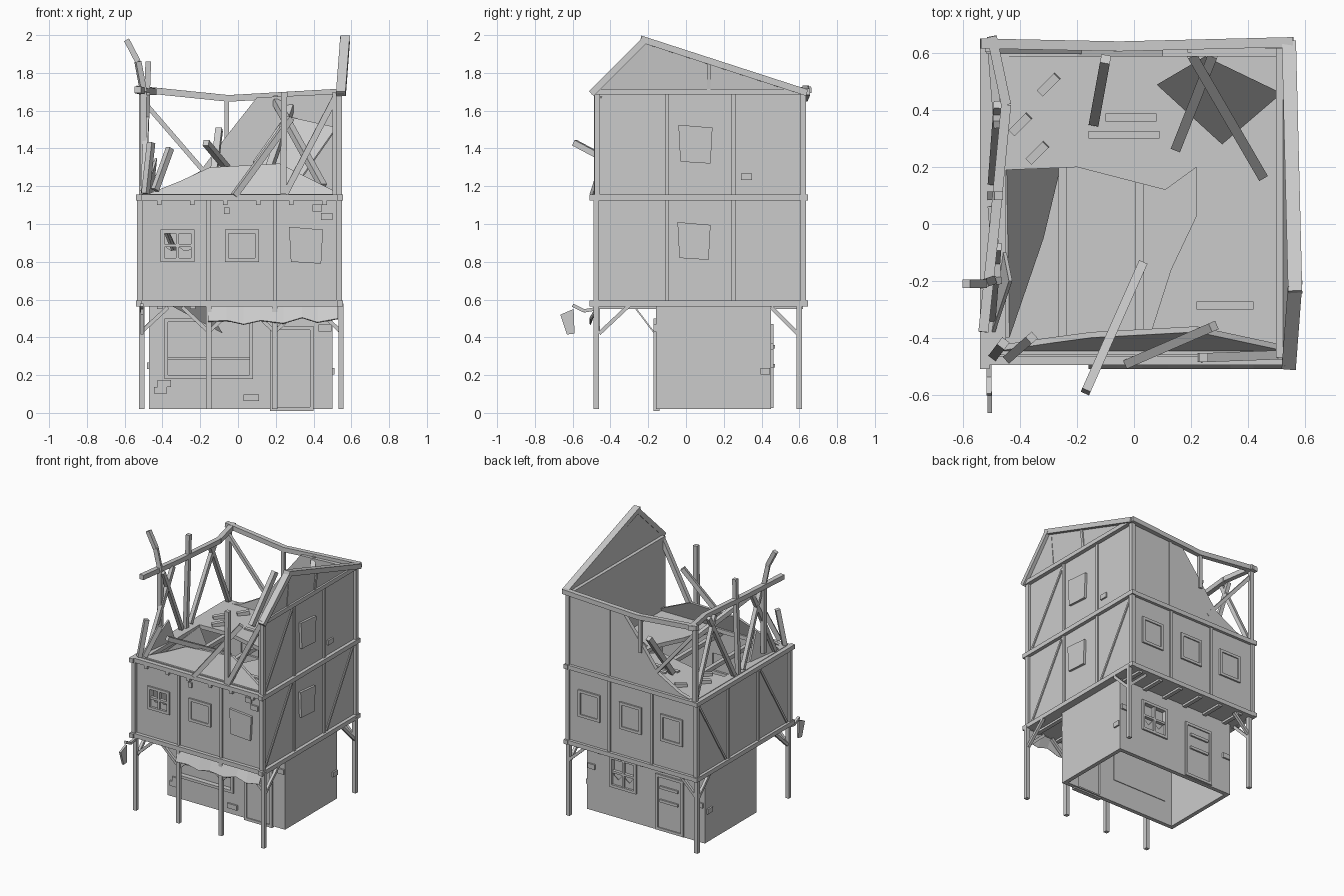
import bpy, bmesh
from mathutils import Vector as V

if "Cube" in bpy.data.objects:
    bpy.data.objects.remove(bpy.data.objects["Cube"])

def sheet(name, pts, off):
    """Flat polygon given thickness by an offset vector."""
    bm = bmesh.new()
    a = [bm.verts.new(p) for p in pts]
    b = [bm.verts.new(V(p) + V(off)) for p in pts]
    n = len(a)
    bm.faces.new(a)
    bm.faces.new(b[::-1])
    for i in range(n):
        bm.faces.new((a[i], b[i], b[(i + 1) % n], a[(i + 1) % n]))
    bmesh.ops.recalc_face_normals(bm, faces=bm.faces[:])
    me = bpy.data.meshes.new(name)
    bm.to_mesh(me)
    bm.free()
    ob = bpy.data.objects.new(name, me)
    bpy.context.collection.objects.link(ob)
    return ob

def box(name, lo, hi):
    (x, y, z), (X, Y, Z) = lo, hi
    return sheet(name, [(x, y, z), (X, y, z), (X, Y, z), (x, Y, z)], (0, 0, Z - z))

def beam(name, a, b, w=.03, h=None):
    """Squared timber from a to b."""
    a, b, h = V(a), V(b), h or w
    q = (b - a).to_track_quat('Z', 'Y')
    pts = [a + q @ V((sx * w / 2, sy * h / 2, 0)) for sx, sy in ((-1, -1), (1, -1), (1, 1), (-1, 1))]
    return sheet(name, pts, b - a)

def chain(name, pts, w=.03):
    for a, b in zip(pts, pts[1:]):
        beam(name, a, b, w)

# wall planes: axis of the normal, position, outward sign
SIDES = {'front': (1, -.47, -1), 'back': (1, .62, 1), 'left': (0, -.52, -1), 'right': (0, .53, 1),
         'shop_front': (1, -.16, -1), 'shop_back': (1, .45, 1), 'shop_left': (0, -.47, -1), 'shop_right': (0, .5, 1)}

def P(side, u, z, d=0):
    ax, p, s = SIDES[side]
    return (p + s * d, u, z) if ax == 0 else (u, p + s * d, z)

def panel(name, side, poly, d0, d1):
    return sheet(name, [P(side, u, z, d0) for u, z in poly], V(P(side, 0, 0, d1)) - V(P(side, 0, 0, d0)))

def rect(u0, u1, z0, z1):
    return [(u0, z0), (u1, z0), (u1, z1), (u0, z1)]

def opening(wall, side, u0, u1, z0, z1, fill='shutter', w=.02):
    """Cut a hole in the wall, frame it, and fill it."""
    c = panel('cutter', side, rect(u0, u1, z0, z1), -.1, .1)
    c.hide_render = c.hide_viewport = True
    m = wall.modifiers.new('opening', 'BOOLEAN')
    m.operation, m.object, m.solver = 'DIFFERENCE', c, 'EXACT'
    for r in ((u0 - w, u0, z0 - w, z1 + w), (u1, u1 + w, z0 - w, z1 + w), (u0, u1, z0 - w, z0), (u0, u1, z1, z1 + w)):
        panel('opening_frame', side, rect(*r), -.02, .012)
    um, zm = (u0 + u1) / 2, (z0 + z1) / 2
    if fill == 'shutter':
        panel('shutter', side, [(u0, z0), (u1, z0), (u1, z1), (u0, z1)], -.015, .004)
    if fill == 'panes':
        panel('mullion', side, rect(um - .008, um + .008, z0, z1), -.015, .008)
        panel('mullion', side, rect(u0, u1, zm - .008, zm + .008), -.015, .008)
        for a, b in ((u0, um), (um, u1)):
            panel('broken_glass', side, [(a, z0), (b, z0), (b, zm - .02), ((a + b) / 2, z0 + .04), (a, zm)], -.008, -.004)

def cover(side, u0, u1, z0, z1):
    """Crooked loose shutter hung over the wall."""
    panel('crooked_shutter', side, [(u0 + .01, z0 + .01), (u1 - .01, z0), (u1, z1 - .015), (u0, z1)], 0, .018)

def wall(name, side, poly):
    return panel(name, side, poly, -.03, 0)

# ground floor shop, open underneath
sf = wall('shop_front_wall', 'shop_front', rect(-.47, .5, .02, .57))
sb = wall('shop_back_wall', 'shop_back', rect(-.47, .5, .02, .57))
wall('shop_left_wall', 'shop_left', rect(-.16, .45, .02, .57))
wall('shop_right_wall', 'shop_right', rect(-.16, .45, .02, .57))
opening(sf, 'shop_front', -.37, .06, .2, .48, None)
panel('shop_window_back', 'shop_front', rect(-.38, .07, .19, .49), -.035, -.025)
panel('shop_shelf', 'shop_front', rect(-.37, .06, .28, .295), -.03, -.005)
opening(sf, 'shop_front', .19, .38, .03, .44)
opening(sb, 'shop_back', .11, .29, .26, .45, 'panes')
panel('back_window_board', 'shop_back', rect(.11, .29, .26, .45), -.03, -.02)
opening(sb, 'shop_back', -.28, -.09, .045, .42)
for z in (.34, .24):
    panel('door_board', 'shop_back', rect(-.26, -.11, z, z + .02), .008, .02)

# middle storey walls with windows
mf = wall('middle_front_wall', 'front', rect(-.52, .53, .57, 1.15))
mb = wall('middle_back_wall', 'back', rect(-.52, .53, .57, 1.15))
wall('middle_left_wall', 'left', rect(-.47, .62, .57, 1.15))
wall('middle_right_wall', 'right', rect(-.47, .62, .57, 1.15))
opening(mf, 'front', -.39, -.25, .82, .95, 'panes')
opening(mf, 'front', -.05, .09, .82, .95, 'shutter')
cover('front', .27, .45, .79, .985)
for u in (-.39, -.05, .29):
    opening(mb, 'back', u, u + .14, .81, .97)
cover('right', -.045, .13, .81, 1.01)

# ruined top storey
wall('upper_right_wall', 'right', rect(-.47, .62, 1.15, 1.7))
cover('right', -.04, .14, 1.32, 1.525)
wall('upper_back_wall_broken', 'back', [(-.5, 1.15), (.53, 1.15), (.53, 1.69), (.1, 1.67), (-.05, 1.48), (-.2, 1.28), (-.38, 1.18)])
sheet('right_gable', [(.525, -.47, 1.7), (.525, .62, 1.7), (.55, -.22, 1.98)], (.02, 0, 0))
beam('gable_rake', (.545, -.5, 1.69), (.567, -.21, 1.98), .05, .035)
beam('gable_rake', (.545, .64, 1.695), (.567, -.24, 1.98), .05, .035)
for y, t in ((-.2, 1.96), (.12, 1.85)):
    beam('gable_stud', (.54, y, 1.7), (.56, y, t), .02)
sheet('front_wall_stub', [(-.5, -.45, 1.15), (.52, -.45, 1.15), (.5, -.44, 1.18), (.22, -.38, 1.32), (-.15, -.4, 1.3), (-.3, -.42, 1.23)], (0, .02, 0))

# floors, the attic floor with a collapsed hole
box('middle_floor', (-.52, -.47, .565), (.53, .62, .585))
fl = box('attic_floor', (-.51, -.46, 1.13), (.52, .61, 1.16))
hole = sheet('floor_cutter', [(-.45, .19, 1), (-.2, .2, 1), (.11, .12, 1), (.22, .2, 1), (.22, .03, 1), (.13, -.16, 1), (.05, -.41, 1), (-.45, -.42, 1)], (0, 0, .3))
hole.hide_render = hole.hide_viewport = True
m = fl.modifiers.new('hole', 'BOOLEAN')
m.operation, m.object, m.solver = 'DIFFERENCE', hole, 'EXACT'
sheet('hanging_floor', [(-.46, .19, 1.14), (-.27, .2, .72), (-.33, -.05, .8), (-.45, -.4, 1.1)], (.012, 0, .006))
sheet('torn_floor_piece', [(-.35, -.28, .565), (-.17, -.28, .565), (-.08, -.17, .42)], (0, .01, 0))
for x in (-.25, .02):
    beam('exposed_joist', (x, -.45, 1.12), (x, .25, 1.12))
for x, y in ((-.3, .49), (-.4, .35), (-.34, .25)):
    beam('floor_rubble', (x - .03, y - .03, 1.165), (x + .03, y + .03, 1.175), .03)
for x, y, l in ((-.16, .3, .25), (-.1, .36, .18), (.22, -.3, .2)):
    box('loose_floorboard', (x, y, 1.155), (x + l, y + .028, 1.17))
sheet('fallen_panel', [(.08, .49, 1.32), (.25, .59, 1.56), (.52, .46, 1.5), (.31, .28, 1.2)], (0, 0, .012))

# ring beams at each storey
for z in (.58, 1.14):
    for y in (-.48, .625):
        beam('long_ring_beam', (-.54, y, z), (.555, y, z), .032)
    for x in (-.525, .54):
        beam('side_ring_beam', (x, -.51, z), (x, .645, z), .032)
beam('right_top_plate', (.545, -.5, 1.7), (.545, .65, 1.7), .03)
chain('back_top_plate', [(-.54, .635, 1.715), (-.05, .625, 1.665), (.56, .64, 1.7)], .035)
chain('left_top_plate', [(-.5, .66, 1.71), (-.45, .42, 1.7), (-.49, .0, 1.7), (-.53, -.38, 1.71)], .035)

# wall posts and braces
for x in (-.52, .535):
    for y in (-.475, .62):
        beam('corner_post', (x, y, .57), (x, y, 1.15))
for u in (-.155, .195):
    for s in ('front', 'back'):
        beam('wall_stud', P(s, u, .57), P(s, u, 1.15), .022)
for s in ('left', 'right'):
    for u in (-.1, .25):
        beam('wall_stud', P(s, u, .58), P(s, u, 1.14), .022)
    beam('wall_brace', P(s, -.44, .6), P(s, -.12, 1.12), .015)
    beam('wall_brace', P(s, .6, 1.12), P(s, .28, .6), .015)
for u in (-.1, .25):
    beam('upper_stud', P('right', u, 1.15), P('right', u, 1.7), .022)
beam('upper_brace', P('right', -.44, 1.17), P('right', -.12, 1.66), .015)
for x, y in ((.535, -.47), (.535, .62), (-.51, .62)):
    beam('upper_corner_post', (x, y, 1.15), (x, y, 1.7))
beam('upper_back_stud', (.2, .615, 1.15), (.2, .615, 1.68), .022)
beam('upper_back_stud', (-.06, .62, 1.4), (-.06, .62, 1.67), .025)
beam('upper_back_brace', (-.51, .61, 1.66), (-.13, .61, 1.22), .025)

# stilts and knee braces under the overhang
for x in (-.51, -.155, .195, .545):
    beam('front_stilt', (x, -.475, .02), (x, -.475, .58), .028)
    for s in (-1, 1):
        if abs(x + s * .14) < .54:
            beam('knee_brace', (x, -.465, .43), (x + s * .14, -.465, .56), .02)
for x in (-.51, .545):
    beam('back_stilt', (x, .6, .02), (x, .6, .58), .028)
    beam('side_knee', (x, -.46, .42), (x, -.3, .57), .02)
    beam('side_knee', (x, .59, .42), (x, .45, .56), .02)
    beam('back_knee', (x, .6, .43), (x * .74, .6, .56), .02)
for i in range(6):
    x = -.43 + i * .175
    box('joist_end', (x, -.49, 1.1), (x + .025, -.45, 1.13))
    box('overhang_joist', (x, .44, .55), (x + .03, .62, .57))
    box('overhang_joist', (x, -.47, .55), (x + .03, -.15, .567))

# bare frame of the left side and broken front timbers
chain('left_king_post', [(-.5, -.2, 1.2), (-.5, -.2, 1.7), (-.53, -.21, 1.86), (-.59, -.21, 1.975)])
beam('left_stud', (-.5, .1, 1.16), (-.475, .1, 1.86))
for a, b in ((.6, .35), (.15, .42), (.05, -.2), (-.33, -.08)):
    beam('left_brace', (-.5, a, 1.17), (-.48, b, 1.69), .028)
for a, b in (((-.49, -.46, 1.16), (-.46, -.42, 1.43)), ((-.44, -.47, 1.18), (-.36, -.4, 1.4)), ((.24, -.47, 1.16), (.245, -.47, 1.7)),
             ((.25, -.47, 1.16), (.52, -.46, 1.68)), ((-.02, -.49, 1.15), (.28, -.36, 1.56)), ((-.17, -.59, 1.43), (.03, -.14, 1.19))):
    beam('broken_front_timber', a, b, .032)
sheet('left_splinter', [(-.5, -.38, 1.16), (-.46, -.1, 1.16), (-.44, -.2, 1.35)], (.012, 0, 0))
for a, b in (((.2, .6, 1.65), (.45, .17, 1.2)), ((.28, .6, 1.62), (.15, .27, 1.25)), ((-.1, .58, 1.5), (-.14, .36, 1.17))):
    beam('fallen_rafter', a, b, .035)

# tattered awning strip and hanging sign
edge = [(.53, .5), (.42, .48), (.34, .505), (.24, .475), (.12, .49), (.03, .47), (-.06, .49), (-.16, .485)]
for (x0, z0), (x1, z1) in zip(edge, edge[1:]):
    sheet('awning', [(x0, -.475, .565), (x1, -.475, .565), (x1, -.51, z1), (x0, -.51, z0)], (0, .006, -.004))
chain('sign_bracket', [(-.51, -.48, .55), (-.51, -.54, .54), (-.51, -.6, .57)], .018)
sheet('blank_sign', [(-.515, -.665, .52), (-.515, -.595, .55), (-.515, -.59, .42), (-.515, -.63, .415)], (.015, 0, 0))

# exposed stones and bricks
for s, u, z, w in (('shop_front', -.39, .155, .07), ('shop_front', -.41, .12, .07), ('shop_front', .07, .08, .08), ('shop_front', .46, .45, .07),
                   ('front', .42, 1.085, .05), ('front', .47, 1.04, .06), ('front', -.06, 1.07, .03), ('right', .32, 1.25, .06),
                   ('shop_right', .42, .22, .05), ('shop_back', -.43, .3, .06), ('shop_back', .46, .35, .06), ('shop_left', .4, .25, .06)):
    panel('exposed_brick', s, rect(u - w / 2, u + w / 2, z - .018, z + .018), -.01, .012)
